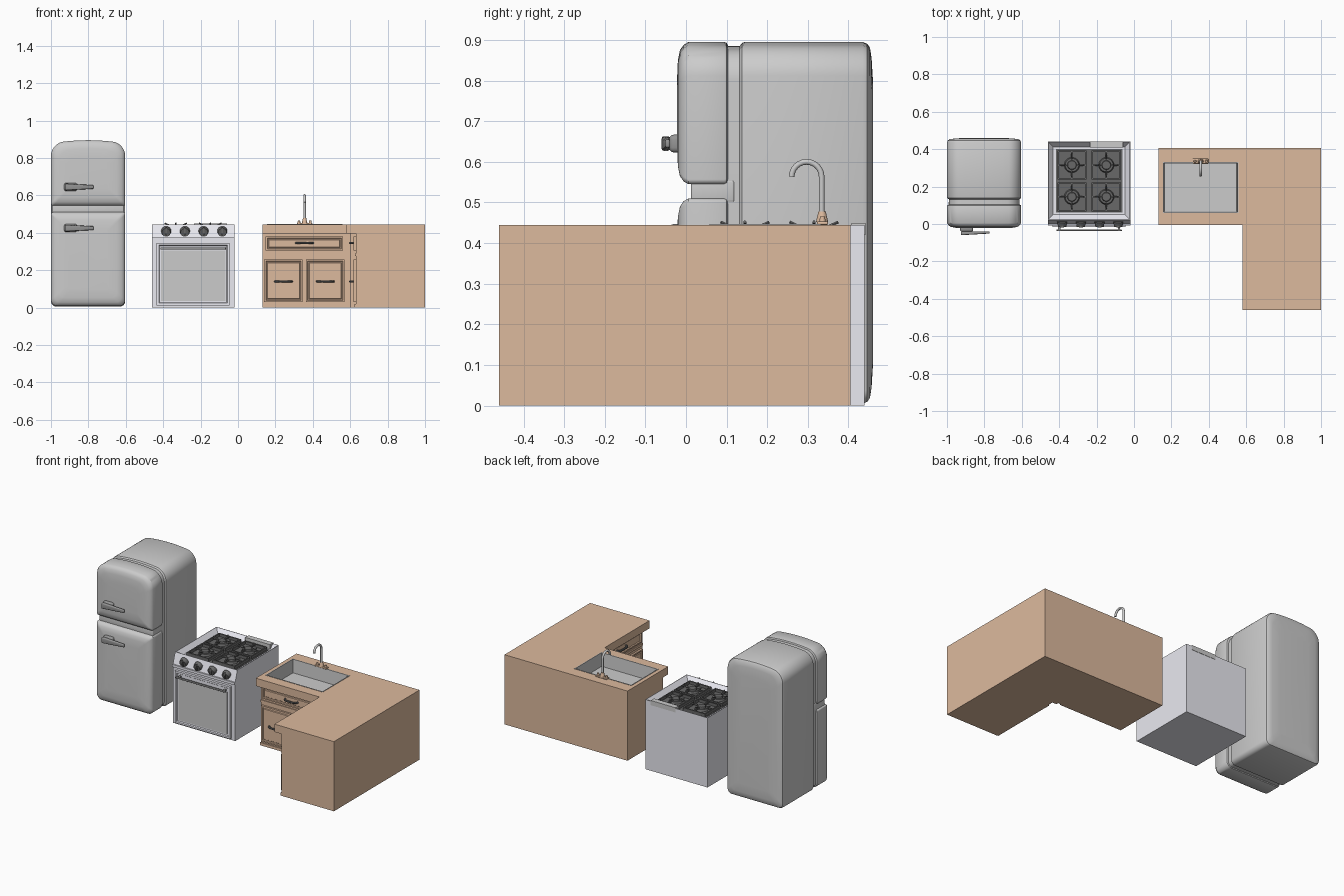
import bpy, bmesh
from math import sin, cos, pi, radians
from mathutils import Matrix, Vector

if "Cube" in bpy.data.objects:
    bpy.data.objects.remove(bpy.data.objects["Cube"])


def material(name, r, g, b):
    m = bpy.data.materials.new(name)
    m.diffuse_color = (r, g, b, 1)
    m.use_nodes = True
    m.node_tree.nodes["Principled BSDF"].inputs["Base Color"].default_value = m.diffuse_color
    return m


WOOD = material("wood", 0.72, 0.49, 0.34)
ENAMEL = material("enamel", 0.82, 0.82, 0.88)
BLACK = material("black_iron", 0.14, 0.14, 0.14)
DARK = material("dark_metal", 0.3, 0.3, 0.3)
GREY = None


def finish(name, bm, mat=None, smooth=False, matrix=Matrix()):
    bmesh.ops.recalc_face_normals(bm, faces=bm.faces)
    me = bpy.data.meshes.new(name)
    bm.to_mesh(me)
    bm.free()
    ob = bpy.data.objects.new(name, me)
    bpy.context.collection.objects.link(ob)
    ob.matrix_world = matrix
    if mat:
        me.materials.append(mat)
    if smooth:
        bpy.ops.object.select_all(action='DESELECT')
        ob.select_set(True)
        bpy.context.view_layer.objects.active = ob
        bpy.ops.object.shade_smooth_by_angle(angle=radians(35))
    return ob


def box_bm(x, y, z):
    bm = bmesh.new()
    size = [b - a for a, b in (x, y, z)]
    mid = [(a + b) / 2 for a, b in (x, y, z)]
    bmesh.ops.create_cube(bm, size=1, matrix=Matrix.Translation(mid) @ Matrix.Diagonal((*size, 1)))
    return bm


def box(name, x, y, z, mat=None, bevel=0, matrix=Matrix()):
    bm = box_bm(x, y, z)
    if bevel:
        bmesh.ops.bevel(bm, geom=bm.edges[:], offset=bevel, segments=3, profile=0.5, affect='EDGES')
    return finish(name, bm, mat, bevel > 0, matrix)


def facing(bm, axis):
    bm.normal_update()
    return max(bm.faces, key=lambda f: f.normal.dot(Vector(axis)))


def panel(name, x, y, z, steps, mat, matrix=Matrix()):
    """Slab whose -y face is stepped with (inset, depth) pairs."""
    bm = box_bm(x, y, z)
    f = facing(bm, (0, -1, 0))
    for width, depth in steps:
        bmesh.ops.inset_region(bm, faces=[f], thickness=width, depth=depth)
    return finish(name, bm, mat, False, matrix)


def cone(name, loc, r1, r2, h, mat=None, rot=Matrix(), seg=24):
    bm = bmesh.new()
    bmesh.ops.create_cone(bm, cap_ends=True, segments=seg, radius1=r1, radius2=r2, depth=h,
                          matrix=Matrix.Translation(loc) @ rot)
    return finish(name, bm, mat, True)


def tube(name, pts, r, mat=None, matrix=Matrix(), seg=12):
    """Round tube along a path lying in a plane."""
    bm = bmesh.new()
    pts = [Vector(p) for p in pts]
    rings = []
    for i, p in enumerate(pts):
        t = (pts[min(i + 1, len(pts) - 1)] - pts[max(i - 1, 0)]).normalized()
        q = Vector((0, 0, 1)).rotation_difference(t)
        rings.append([bm.verts.new(p + q @ Vector((r * cos(2 * pi * k / seg), r * sin(2 * pi * k / seg), 0)))
                      for k in range(seg)])
    bridge(bm, rings)
    return finish(name, bm, mat, True, matrix)


def bridge(bm, rings):
    n = len(rings[0])
    for a, b in zip(rings, rings[1:]):
        for k in range(n):
            bm.faces.new((a[k], a[(k + 1) % n], b[(k + 1) % n], b[k]))
    bm.faces.new(rings[0])
    bm.faces.new(rings[-1])


def outline(x0, x1, z0, z1, r_low, r_top, bulge, inset):
    """Rounded rectangle with a slightly arched top."""
    cx, hw = (x0 + x1) / 2, (x1 - x0) / 2
    pts = []
    for px, pz, r, start in ((x1, z1 - bulge, r_top, 0), (x0, z1 - bulge, r_top, 90),
                             (x0, z0, r_low, 180), (x1, z0, r_low, 270)):
        sx, sz = (1 if px == x1 else -1), (1 if start < 180 else -1)
        for k in range(9):
            a = radians(start + k * 90 / 8)
            pts.append((px - sx * r + r * cos(a), pz - sz * r + r * sin(a)))
        if start == 0:
            pts += [(cx + (hw - r) * (1 - k / 4), z1 - bulge) for k in range(1, 8)]
    mid = (z0 + z1) / 2
    out = []
    for x, z in pts:
        if z > mid:
            z += bulge * (1 - ((x - cx) / hw) ** 2)
        out.append((cx + (x - cx) * (1 - inset / hw), mid + (z - mid) * (1 - inset * 2 / (z1 - z0))))
    return out


def loft(name, shape, sections):
    bm = bmesh.new()
    bridge(bm, [[bm.verts.new((x, y, z)) for x, z in outline(*shape, i)] for y, i in sections])
    return finish(name, bm, GREY, True)


# Fridge: body, two rounded doors, filler between them, lever handles
X0, X1 = -1.0, -0.603
loft("fridge_body", (X0, X1, 0.005, 0.895, 0.03, 0.065, 0.018),
     [(0.1, 0.01), (0.132, 0.01), (0.138, 0.002), (0.145, 0), (0.435, 0), (0.446, 0.004), (0.453, 0.014),
      (0.457, 0.04), (0.46, 0.09)])
front = [(-0.022, 0.09), (-0.02, 0.045), (-0.015, 0.02), (-0.006, 0.007), (0.006, 0), (0.094, 0), (0.1, 0.002),
         (0.104, 0.01)]
loft("upper_door", (X0, X1, 0.545, 0.895, 0.012, 0.065, 0.018), front)
loft("lower_door", (X0, X1, 0.008, 0.51, 0.035, 0.012, 0), front)
box("door_filler", (X0 + 0.008, X1 - 0.008), (0.012, 0.12), (0.5, 0.555), GREY, 0.006)
for n, z in (("upper", 0.645), ("lower", 0.425)):
    box(n + "_handle_base", (-0.93, -0.86), (-0.042, 0), (z - 0.022, z + 0.022), DARK, 0.012)
    bm = box_bm((-0.925, -0.772), (-0.06, -0.04), (z - 0.018, z + 0.018))
    for v in bm.verts:
        if v.co.x > -0.8:
            v.co.z = z + (v.co.z - z) * 0.55
            v.co.y = -0.045 + (v.co.y + 0.05) * 0.6
    bmesh.ops.bevel(bm, geom=bm.edges[:], offset=0.005, segments=3, profile=0.5, affect='EDGES')
    finish(n + "_handle_lever", bm, DARK, True)

# Stove body: side profile with tilted control panel and a sunken hob
bm = bmesh.new()
side = [(0, 0), (0.44, 0), (0.44, 0.445), (0.022, 0.445), (0, 0.375)]
bridge(bm, [[bm.verts.new((x, y, z)) for y, z in side] for x in (-0.46, -0.02)])
bmesh.ops.recalc_face_normals(bm, faces=bm.faces)
top = facing(bm, (0, 0, 1))
bmesh.ops.inset_region(bm, faces=[top], thickness=0.004)
bmesh.ops.inset_region(bm, faces=[top], thickness=0.035, depth=-0.028)
finish("stove_body", bm, ENAMEL)
box("hob_plate", (-0.418, -0.062), (0.062, 0.4), (0.41, 0.42), BLACK)
box("control_display", (-0.235, -0.06), (0.408, 0.442), (0.42, 0.45), GREY)
box("panel_ledge", (-0.46, -0.02), (-0.008, 0.01), (0.36, 0.376), ENAMEL)
panel("oven_door", (-0.435, -0.045), (-0.016, 0.002), (0.012, 0.345), [(0.016, 0), (0.006, -0.006)], ENAMEL)
box("oven_window", (-0.412, -0.068), (-0.0125, -0.005), (0.036, 0.305), GREY)
box("oven_handle", (-0.415, -0.065), (-0.038, -0.03), (0.31, 0.322), DARK, 0.003)
for x in (-0.4, -0.08):
    box("oven_handle_mount", (x - 0.006, x + 0.006), (-0.032, -0.01), (0.311, 0.321), DARK)
for i in range(4):
    x = -0.384 + 0.1 * i
    rot = Matrix.Rotation(radians(107), 4, 'X')
    cone("knob", (x, 0.001, 0.405), 0.027, 0.023, 0.026, BLACK, rot)
    box("knob_grip", (x - 0.004, x + 0.004), (-0.018, 0), (0.385, 0.427), BLACK)

# Burners with square grates and four raised prongs each
for cx in (-0.332, -0.148):
    for cy in (0.145, 0.315):
        c = Matrix.Translation((cx, cy, 0))
        cone("burner_ring", (cx, cy, 0.425), 0.042, 0.036, 0.014, BLACK)
        cone("burner_cap", (cx, cy, 0.435), 0.026, 0.022, 0.012, BLACK)
        for k in range(4):
            m = c @ Matrix.Rotation(k * pi / 2, 4, 'Z')
            box("grate_side", (-0.078, 0.078), (0.07, 0.078), (0.42, 0.438), BLACK, 0, m)
            box("grate_bar", (-0.004, 0.004), (0.03, 0.072), (0.434, 0.442), BLACK, 0, m)
            tube("grate_prong", [(0, 0.03, 0.438), (0, 0.06, 0.452)], 0.004, BLACK, m, 6)


# Cabinet fronts: stepped drawer and doors with bar pulls, in a frame facing -y
def pull(x, z, m):
    tube("pull", [(x - 0.045, 0.001, z), (x - 0.038, -0.015, z), (x - 0.02, -0.02, z), (x + 0.02, -0.02, z),
                  (x + 0.038, -0.015, z), (x + 0.045, 0.001, z)], 0.006, BLACK, m, 8)


def cabinet_front(m):
    groove = [(0.012, 0), (0.004, -0.006), (0.006, 0), (0.004, 0.004)]
    panel("drawer", (-0.207, 0.207), (-0.012, 0.003), (0.305, 0.38), groove, WOOD, m)
    pull(0, 0.345, m @ Matrix.Translation((0, -0.01, 0)))
    for s in (-1, 1):
        x = s * 0.112
        panel("cabinet_door", (x - 0.103, x + 0.103), (-0.012, 0.003), (0.03, 0.258), groove, WOOD, m)
        pull(x, 0.14, m @ Matrix.Translation((0, -0.01, 0)))
    box("cabinet_rail", (-0.225, 0.225), (-0.005, 0.003), (0.275, 0.29), WOOD, 0, m)
    box("cabinet_plinth", (-0.225, 0.225), (-0.008, 0.003), (0, 0.018), WOOD, 0, m)


cabinet_front(Matrix.Translation((0.355, 0.045, 0)))
cabinet_front(Matrix.Translation((0.63, -0.233, 0)) @ Matrix.Rotation(-pi / 2, 4, 'Z'))

# Cabinet bodies and overhanging worktop
body = box("sink_cabinet", (0.13, 0.6), (0.045, 0.405), (0, 0.395), WOOD)
box("corner_cabinet", (0.6, 1), (0.03, 0.405), (0, 0.395), WOOD)
box("side_cabinet", (0.63, 1), (-0.46, 0.03), (0, 0.395), WOOD)
worktop = box("sink_worktop", (0.13, 1), (-0.006, 0.405), (0.395, 0.445), WOOD)
box("side_worktop", (0.58, 1), (-0.46, -0.006), (0.395, 0.445), WOOD)

# Sink basin set into a cut-out
cutter = box("sink_cutter", (0.156, 0.556), (0.06, 0.33), (0.34, 0.5))
for ob in (worktop, body):
    mod = ob.modifiers.new("cutout", 'BOOLEAN')
    mod.object, mod.operation, mod.solver = cutter, 'DIFFERENCE', 'EXACT'
    bpy.context.view_layer.objects.active = ob
    bpy.ops.object.modifier_apply(modifier=mod.name)
bpy.data.objects.remove(cutter)
bm = box_bm((0.154, 0.558), (0.058, 0.332), (0.345, 0.447))
f = facing(bm, (0, 0, 1))
bmesh.ops.inset_region(bm, faces=[f], thickness=0.007)
bmesh.ops.inset_region(bm, faces=[f], thickness=0.006, depth=-0.085)
finish("sink_basin", bm, GREY)

# Faucet: wooden-toned base, gooseneck spout and two levers
box("faucet_plate", (0.315, 0.397), (0.322, 0.35), (0.445, 0.453), WOOD, 0.003)
cone("faucet_foot", (0.356, 0.335, 0.465), 0.015, 0.009, 0.026, WOOD)
arc = [(0.356, 0.297 + 0.037 * cos(k * pi / 12), 0.563 + 0.037 * sin(k * pi / 12)) for k in range(13)]
tube("faucet_spout", [(0.356, 0.334, 0.46)] + arc, 0.007, GREY)
for s in (-1, 1):
    cone("faucet_tap", (0.356 + s * 0.03, 0.336, 0.458), 0.008, 0.006, 0.016, WOOD)
